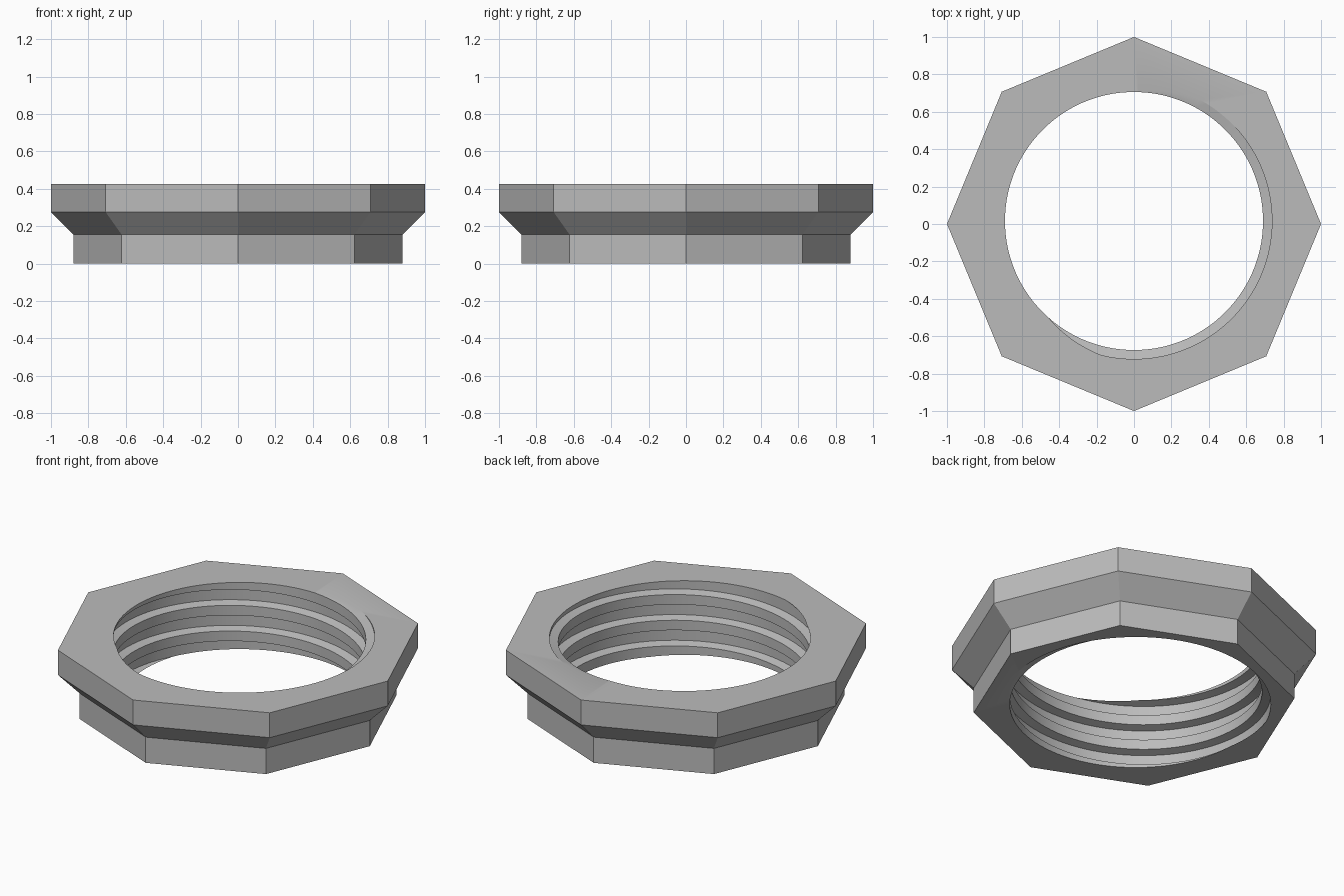
import bpy, bmesh, math
from mathutils import Vector

cube = bpy.data.objects.get("Cube")
if cube:
    bpy.data.objects.remove(cube, do_unlink=True)

HEIGHT, PITCH, STEPS, TURNS = 0.425, 0.155, 96, 6
CENTRE = Vector((0, 0.016, 0))
START = math.radians(118)
CREST, ROOT = 0.69, 0.738

metal = bpy.data.materials.new("grey_metal")
metal.use_nodes = True
GREY = (0.5, 0.5, 0.5, 1)
metal.diffuse_color = GREY
metal.node_tree.nodes["Principled BSDF"].inputs["Base Color"].default_value = GREY

bm = bmesh.new()

# internal right-handed thread: one pitch of profile swept along a helix
profile = [(CREST, -0.03), (CREST, 0.03), (ROOT, 0.042), (ROOT, 0.113), (CREST, 0.125)]
z_start = 0.4075 - 5 * PITCH
rows = []
for i in range(STEPS * TURNS + 1):
    a = START + math.tau * i / STEPS
    lift = z_start + PITCH * i / STEPS
    rows.append([bm.verts.new(CENTRE + Vector((r * math.cos(a), r * math.sin(a), lift + z)))
                 for r, z in profile])
for low, high in zip(rows, rows[1:]):
    for k in range(len(profile) - 1):
        bm.faces.new((low[k], low[k + 1], high[k + 1], high[k]))
bmesh.ops.remove_doubles(bm, verts=bm.verts[:], dist=0.0002)

# trim the thread flush with the bottom and top
for z, direction in ((0, -1), (HEIGHT, 1)):
    bmesh.ops.bisect_plane(bm, geom=bm.verts[:] + bm.edges[:] + bm.faces[:], dist=1e-6,
                           plane_co=(0, 0, z), plane_no=(0, 0, direction), clear_outer=True)

# octagonal outer wall with a flared shoulder
rings = []
for r, z in ((0.88, 0), (0.88, 0.155), (1, 0.275), (1, HEIGHT)):
    rings.append([bm.verts.new((r * math.cos(k * math.tau / 8), r * math.sin(k * math.tau / 8), z))
                  for k in range(8)])
for low, high in zip(rings, rings[1:]):
    for k in range(8):
        n = (k + 1) % 8
        bm.faces.new((low[k], low[n], high[n], high[k]))

# flat bottom and top between the wall and the thread
for z in (0, HEIGHT):
    edges = [e for e in bm.edges if e.is_boundary
             and all(abs(v.co.z - z) < 1e-4 for v in e.verts)]
    bmesh.ops.triangle_fill(bm, edges=edges, use_beauty=True, normal=(0, 0, 1))
bmesh.ops.recalc_face_normals(bm, faces=bm.faces[:])

mesh = bpy.data.meshes.new("threaded_octagonal_ring")
bm.to_mesh(mesh)
bm.free()
mesh.materials.append(metal)
ring = bpy.data.objects.new("threaded_octagonal_ring", mesh)
bpy.context.collection.objects.link(ring)

# smooth thread, crisp outer edges
bpy.context.view_layer.objects.active = ring
ring.select_set(True)
bpy.ops.object.shade_smooth_by_angle(angle=math.radians(30))
